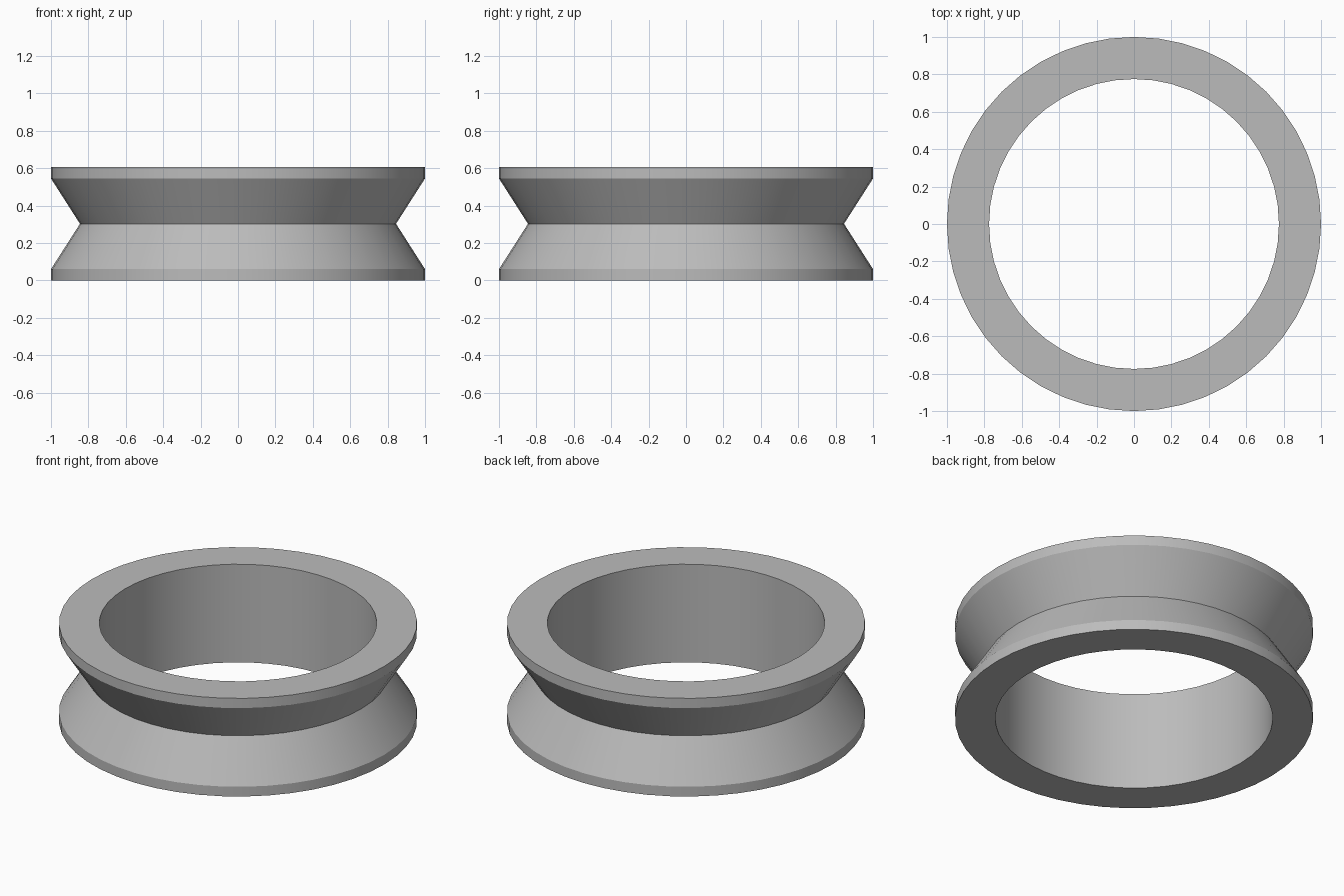
import bpy, bmesh, math

# Remove the default object
cube = bpy.data.objects.get("Cube")
if cube:
    bpy.data.objects.remove(cube, do_unlink=True)

SEGMENTS = 48
HEIGHT = 0.605
MID = HEIGHT / 2
RIM = 0.06
OUTER, GROOVE, INNER = 1.0, 0.845, 0.775

# Plain grey material
grey = bpy.data.materials.new("grey")
grey.use_nodes = True
colour = (0.5, 0.5, 0.5, 1)
grey.diffuse_color = colour
grey.node_tree.nodes["Principled BSDF"].inputs["Base Color"].default_value = colour


def lathe(name, profile, segments, material):
    """Revolve a closed (radius, height) profile around z."""
    bm = bmesh.new()
    rings = []
    for i in range(segments):
        a = math.tau * i / segments
        rings.append([bm.verts.new((r * math.cos(a), r * math.sin(a), z))
                      for r, z in profile])
    n = len(profile)
    for i, ring in enumerate(rings):
        following = rings[(i + 1) % segments]
        for j in range(n):
            k = (j + 1) % n
            bm.faces.new((ring[j], following[j], following[k], ring[k]))
    bmesh.ops.recalc_face_normals(bm, faces=bm.faces)
    mesh = bpy.data.meshes.new(name)
    bm.to_mesh(mesh)
    bm.free()
    mesh.materials.append(material)
    obj = bpy.data.objects.new(name, mesh)
    bpy.context.collection.objects.link(obj)
    return obj


# Ring with a V-shaped groove between two flat rims
ring = lathe("grooved_ring", [
    (INNER, 0), (OUTER, 0), (OUTER, RIM), (GROOVE, MID),
    (OUTER, HEIGHT - RIM), (OUTER, HEIGHT), (INNER, HEIGHT),
], SEGMENTS, grey)

# Smooth around the ring while the rims and groove stay crisp
bpy.ops.object.select_all(action="DESELECT")
ring.select_set(True)
bpy.context.view_layer.objects.active = ring
bpy.ops.object.shade_smooth_by_angle(angle=math.radians(25))
